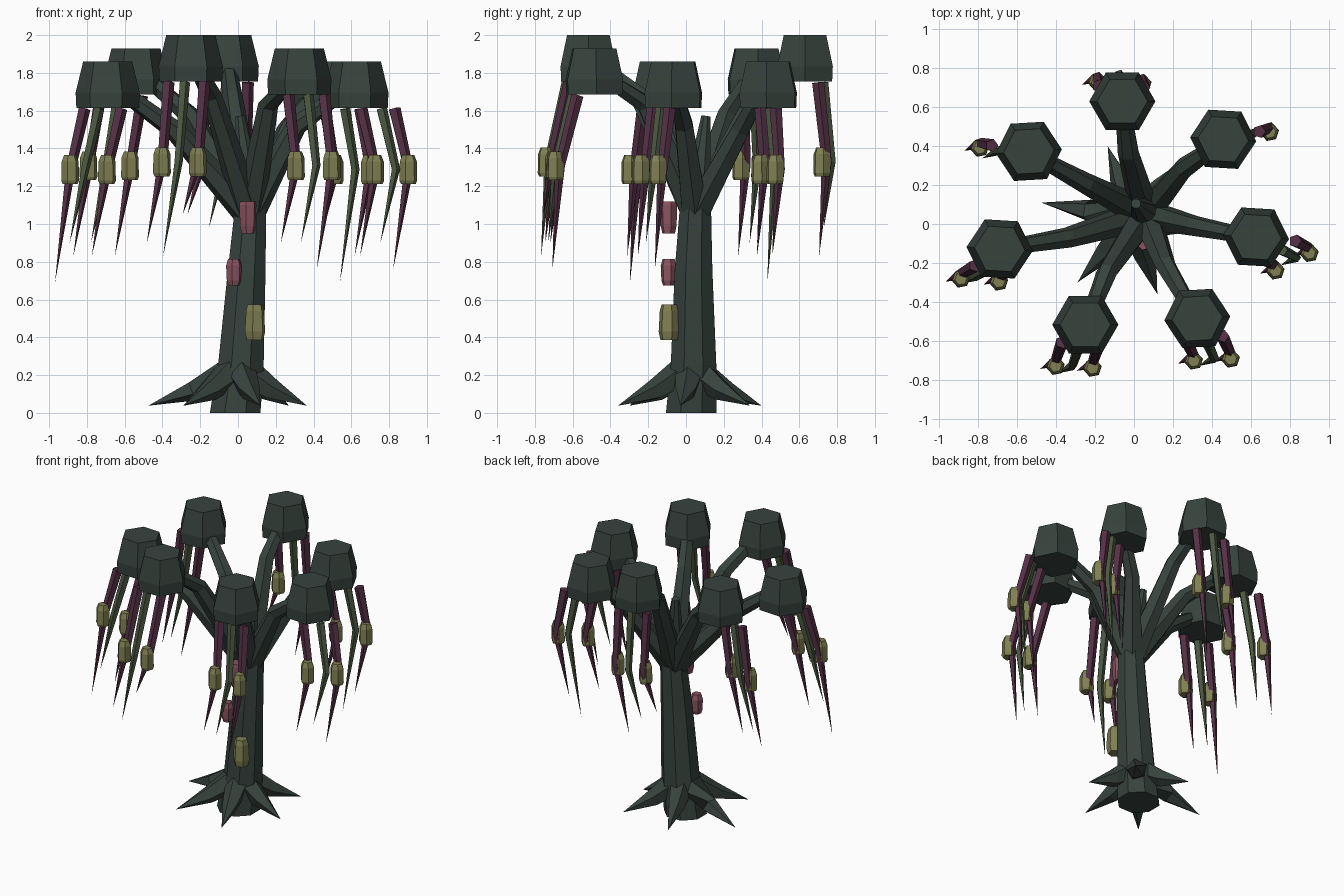
import bpy, math
from mathutils import Vector

if "Cube" in bpy.data.objects:
    bpy.data.objects.remove(bpy.data.objects["Cube"])


def material(name, rgb):
    m = bpy.data.materials.new(name)
    m.diffuse_color = (*rgb, 1)
    m.use_nodes = True
    m.node_tree.nodes["Principled BSDF"].inputs["Base Color"].default_value = m.diffuse_color
    return m


BARK = material("dark_bark", (0.038, 0.056, 0.047))
PURPLE = material("plum_vine", (0.088, 0.029, 0.058))
GREEN = material("moss_vine", (0.069, 0.095, 0.051))
YELLOW = material("olive_bulb", (0.215, 0.215, 0.087))
PINK = material("rose_pod", (0.26, 0.088, 0.118))


def tube(name, points, radii, sides, mat, turn=0.0, flat_base=False):
    """Faceted tube along points; a zero last radius closes to a tip."""
    pts = [Vector(p) for p in points]
    verts, faces, rings = [], [], []
    for i, p in enumerate(pts):
        if radii[i] == 0:
            rings.append([len(verts)] * sides)
            verts.append(p)
            continue
        d = (pts[min(i + 1, len(pts) - 1)] - pts[max(i - 1, 0)]).normalized()
        if flat_base and i == 0:
            d = Vector((0, 0, 1))
        ref = Vector((1, 0, 0)) if abs(d.x) < 0.9 else Vector((0, 1, 0))
        u = (ref - d * ref.dot(d)).normalized()
        v = d.cross(u)
        rings.append(list(range(len(verts), len(verts) + sides)))
        for k in range(sides):
            a = turn + 2 * math.pi * k / sides
            verts.append(p + radii[i] * (u * math.cos(a) + v * math.sin(a)))
    for a, b in zip(rings, rings[1:]):
        for k in range(sides):
            n = (k + 1) % sides
            f = [a[k], a[n], b[n], b[k]]
            faces.append(f[:3] if b[k] == b[n] else f)
    faces.append(rings[0][::-1])
    if radii[-1] > 0:
        faces.append(rings[-1])
    me = bpy.data.meshes.new(name)
    me.from_pydata(verts, [], faces)
    me.materials.append(mat)
    ob = bpy.data.objects.new(name, me)
    bpy.context.collection.objects.link(ob)
    return ob


def upright(name, x, y, rings, sides, mat, turn=0.0):
    """Vertical pod, bulb or cap from (z, radius) rings."""
    return tube(name, [(x, y, z) for z, r in rings], [r for z, r in rings], sides, mat, turn)


# Trunk with its leaning top stub
tube("trunk",
     [(-0.015, 0.028, 0), (0.016, 0.04, 0.26), (0.046, 0.04, 0.75), (0.066, 0.05, 1.08), (0.01, 0.105, 1.57)],
     [0.145, 0.130, 0.108, 0.090, 0.026], 8, BARK, math.pi / 8, flat_base=True)

# Roots
for i, (x, y) in enumerate([(-0.475, 0.11), (-0.135, 0.40), (0.27, 0.34),
                            (0.365, -0.03), (0.12, -0.36), (-0.29, -0.30)]):
    c = Vector((0.0, 0.03, 0))
    d = Vector((x, y, 0)) - c
    tube(f"root_{i}", [c + d * 0.1 + Vector((0, 0, 0.22)), c + d * 0.5 + Vector((0, 0, 0.12)),
                       (x, y, 0.038)], [0.085, 0.058, 0], 5, BARK, 0.3)

# Caps: centre x, y, top z, branch knee, two plum vine offsets, tip heights (plum, moss, plum)
CAPS = [
    ((0.458, 0.435, 1.86), (0.26, 0.29, 1.50), ((0.185, 0.04), (0.0, -0.04)), (0.83, 0.69, 0.90)),
    ((-0.06, 0.63, 2.00), (-0.03, 0.37, 1.68), ((0.11, 0.07), (-0.12, 0.08)), (0.83, 0.98, 1.05)),
    ((-0.54, 0.373, 1.93), (-0.25, 0.21, 1.57), ((-0.19, 0.03), (0.03, -0.07)), (0.83, 0.90, 0.83)),
    ((-0.69, -0.128, 1.86), (-0.34, -0.07, 1.50), ((-0.125, -0.085), (0.07, -0.10)), (0.69, 0.90, 0.83)),
    ((-0.25, -0.517, 2.00), (-0.14, -0.25, 1.68), ((-0.12, -0.09), (0.07, -0.10)), (0.90, 0.83, 1.05)),
    ((0.325, -0.485, 1.93), (0.16, -0.21, 1.63), ((-0.06, -0.10), (0.13, -0.09)), (0.90, 0.90, 0.76)),
    ((0.627, -0.067, 1.86), (0.31, -0.01, 1.52), ((0.20, -0.02), (0.025, -0.11)), (0.76, 0.90, 0.83)),
]
for i, (cap, knee, offs, tips) in enumerate(CAPS):
    cx, cy, top = cap
    low = top - 0.245
    # Branch rising from the trunk, then bending into the cap
    start = Vector((0.06, 0.048, 1.05))
    tube(f"branch_{i}", [start, knee, (cx * 0.93, cy * 0.93, top - 0.14)],
         [0.08, 0.054, 0.040], 6, BARK)
    # Hexagonal cap
    upright(f"cap_{i}", cx, cy, [(low, 0.166), (low + 0.08, 0.170), (top, 0.130)], 6, BARK,
            0.06 * (i % 3 - 1))
    # Hanging vines: two plum with bulbs, a moss one between them
    out = Vector((cx, cy, 0)).normalized()
    bulb_z = {1.86: 1.29, 1.93: 1.31, 2.0: 1.33}[top]
    mid = ((offs[0][0] + offs[1][0]) / 2 + out.x * 0.02, (offs[0][1] + offs[1][1]) / 2 + out.y * 0.02)
    for j, (o, tip) in enumerate(zip((offs[0], mid, offs[1]), tips)):
        a = Vector((cx + o[0], cy + o[1], low - 0.005))
        b = Vector((a.x, a.y, bulb_z)) + out * 0.075 + Vector((0, -0.03, 0))
        t = Vector((b.x - 0.08, b.y - 0.04, tip))
        if j == 1:
            tube(f"moss_vine_{i}", [a, b, t], [0.030, 0.024, 0], 5, GREEN)
        else:
            tube(f"plum_vine_{i}_{j}", [a, b, t], [0.034, 0.028, 0], 5, PURPLE)
            upright(f"bulb_{i}_{j}", b.x, b.y - 0.025,
                    [(bulb_z - 0.078, 0.040), (bulb_z - 0.06, 0.048),
                     (bulb_z + 0.04, 0.046), (bulb_z + 0.075, 0.032)], 6, YELLOW, 0.2)

# Pods on the front of the trunk
upright("upper_pod", 0.052, -0.092, [(0.95, 0.034), (0.99, 0.043), (1.10, 0.047), (1.12, 0.043)], 6, PINK, 0.3)
upright("middle_pod", -0.022, -0.092, [(0.675, 0.030), (0.70, 0.039), (0.78, 0.043), (0.815, 0.032)], 6, PINK, 0.3)
upright("lower_pod", 0.09, -0.09, [(0.385, 0.046), (0.43, 0.056), (0.54, 0.050), (0.575, 0.040)], 6, YELLOW, 0.3)
